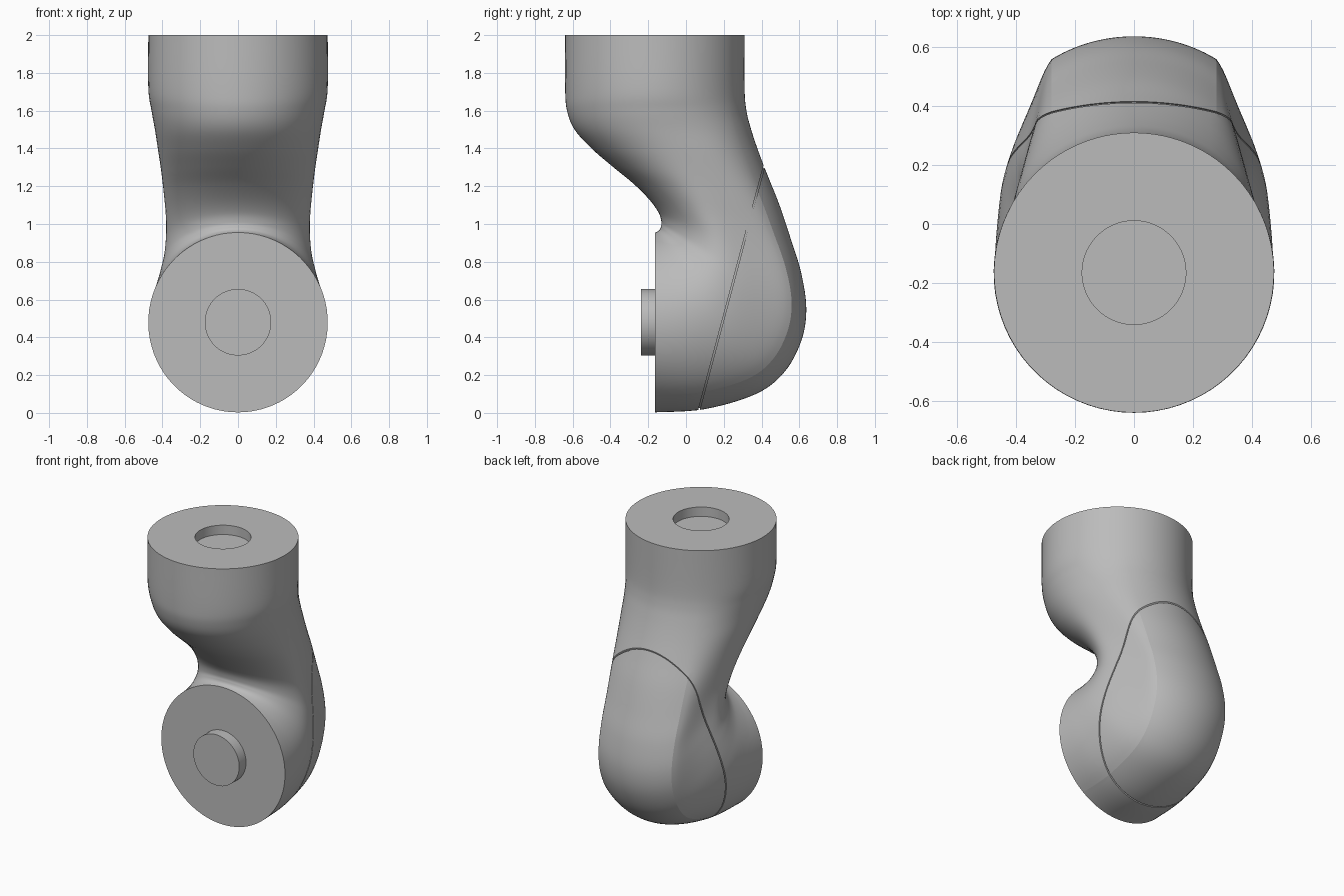
import bpy, bmesh, math
from mathutils import Vector

if "Cube" in bpy.data.objects:
    bpy.data.objects.remove(bpy.data.objects["Cube"], do_unlink=True)

RADIUS = 0.475          # both joint flanges
CREASE_X = 0.28         # half width of the rounded back strip
HOLE = 0.176
FACE_Y = -0.163
CENTRE_Z = 0.48

# Sections: inner y, inner z, outer y, outer z, half width, side flattening
SECTIONS = [
    (-.64, 2, .31, 2, .475, 0),
    (-.64, 1.72, .31, 1.72, .475, 0),
    (-.63, 1.6, .32, 1.6, .458, 0),
    (-.59, 1.5, .345, 1.5, .44, 0),
    (-.5, 1.4, .385, 1.38, .423, 0),
    (-.39, 1.305, .435, 1.25, .41, .02),
    (-.28, 1.215, .495, 1.1, .4, .05),
    (-.195, 1.13, .555, .92, .392, .08),
    (-.145, 1.06, .61, .74, .393, .1),
    (-.13, 1.01, .637, .55, .405, .1),
    (-.133, .985, .61, .38, .425, .1),
    (-.138, .972, .52, .215, .445, .08),
    (-.145, .965, .37, .1, .46, .05),
    (-.152, .96, .1, .02, .47, .02),
    (-.163, .955, -.163, .003, .475, 0),
]


def grey_material():
    mat = bpy.data.materials.new("satin grey")
    colour = (0.5, 0.5, 0.5, 1)
    mat.use_nodes = True
    mat.diffuse_color = colour
    mat.node_tree.nodes["Principled BSDF"].inputs["Base Color"].default_value = colour
    return mat


GREY = grey_material()


def finish(bm, name):
    bmesh.ops.recalc_face_normals(bm, faces=bm.faces)
    mesh = bpy.data.meshes.new(name)
    bm.to_mesh(mesh)
    bm.free()
    mesh.materials.append(GREY)
    obj = bpy.data.objects.new(name, mesh)
    bpy.context.collection.objects.link(obj)
    bpy.ops.object.select_all(action='DESELECT')
    obj.select_set(True)
    bpy.context.view_layer.objects.active = obj
    bpy.ops.object.shade_smooth_by_angle(angle=math.radians(35))
    return obj


def smooth_sections(rows, steps):
    """Catmull-Rom interpolation of the section values."""
    result = []
    last = len(rows) - 1
    for i in range(last):
        quad = [rows[max(i - 1, 0)], rows[i], rows[i + 1], rows[min(i + 2, last)]]
        for s in range(steps):
            t = s / steps
            result.append([
                b + t / 2 * (c - a + t * (2 * a - 5 * b + 4 * c - d
                                          + t * (3 * (b - c) + d - a)))
                for a, b, c, d in zip(*quad)])
    result.append(list(rows[-1]))
    return result


# Angles round a section, measured from the back, with one on each crease
crease = math.asin(CREASE_X / RADIUS)
BACK, SIDE = 12, 30
half = [crease * i / BACK for i in range(BACK)]
half += [crease + (math.pi - crease) * i / SIDE for i in range(SIDE + 1)]
angles = half + [-a for a in reversed(half[1:-1])]
crease_ids = (BACK, len(angles) - BACK)


def section_ring(row):
    inner, outer = Vector((0, *row[:2])), Vector((0, *row[2:4]))
    narrow, flatten = 1 - row[4] / RADIUS, row[5]
    chord = inner - outer
    along = chord.normalized()
    start = RADIUS * (1 - math.cos(crease))
    stretch = (chord.length - start) / (2 * RADIUS - start)
    points = []
    for angle in angles:
        a = abs(angle)
        x = RADIUS * math.sin(angle)
        u = RADIUS * (1 - math.cos(a))
        if a > crease:
            u = start + (u - start) * stretch
            rise = min((a - crease) / (math.pi / 2 - crease), 1)
            bump = min((a - crease) / 1.3, 1)
            x *= (1 - narrow * math.sin(rise * math.pi / 2)
                  - flatten * 6.75 * bump * (1 - bump) ** 2)
        points.append(outer + along * u + Vector((x, 0, 0)))
    return points


def hole_ring(z):
    return [Vector((HOLE * math.sin(a), -.165 + HOLE * math.cos(a), z)) for a in angles]


# Elbow housing: recessed top flange, bent body and flat front flange
bm = bmesh.new()
rings = [hole_ring(1.935), hole_ring(2)]
rings += [section_ring(r) for r in smooth_sections(SECTIONS, 6)]
loops = [[bm.verts.new(p) for p in ring] for ring in rings]
count = len(angles)
for lower, upper in zip(loops, loops[1:]):
    for i in range(count):
        j = (i + 1) % count
        bm.faces.new((lower[i], lower[j], upper[j], upper[i]))
bm.faces.new(loops[0])
bm.faces.new(loops[-1])
bmesh.ops.recalc_face_normals(bm, faces=bm.faces)

# Sharp crease along both sides of the back strip
for first, second in zip(loops[34:], loops[35:]):
    for i in crease_ids:
        bm.edges.get((first[i], second[i])).smooth = False

# Narrow groove around the rear cover
seam = Vector((0, .42, 1.33))
normal = Vector((0, 1.31, -.35)).normalized()
GAP = 0.004
for side in (-GAP, GAP):
    bmesh.ops.bisect_plane(bm, geom=bm.verts[:] + bm.edges[:] + bm.faces[:],
                           plane_co=seam + normal * side, plane_no=normal, dist=1e-6)
strip = [f for f in bm.faces if abs((f.calc_center_median() - seam).dot(normal)) < GAP
         and all(abs((v.co - seam).dot(normal)) < GAP + 1e-4 for v in f.verts)]
bm.normal_update()
grown = bmesh.ops.extrude_face_region(bm, geom=strip)["geom"]
bmesh.ops.delete(bm, geom=[f for f in strip if f.is_valid], context='FACES')
bm.normal_update()
floor = [v for v in grown if isinstance(v, bmesh.types.BMVert)]
middle = Vector((0, .25, .65))
for v in floor:
    inward = middle - v.co
    inward -= normal * inward.dot(normal)
    v.co += inward.normalized() * 0.01
finish(bm, "elbow_housing")

# Round locating pin on the front flange
bm = bmesh.new()
bmesh.ops.create_cone(bm, cap_ends=True, segments=64, radius1=HOLE, radius2=HOLE, depth=0.085)
pin = finish(bm, "locating_pin")
pin.rotation_euler.x = math.pi / 2
pin.location = (0, FACE_Y - 0.0325, CENTRE_Z)
